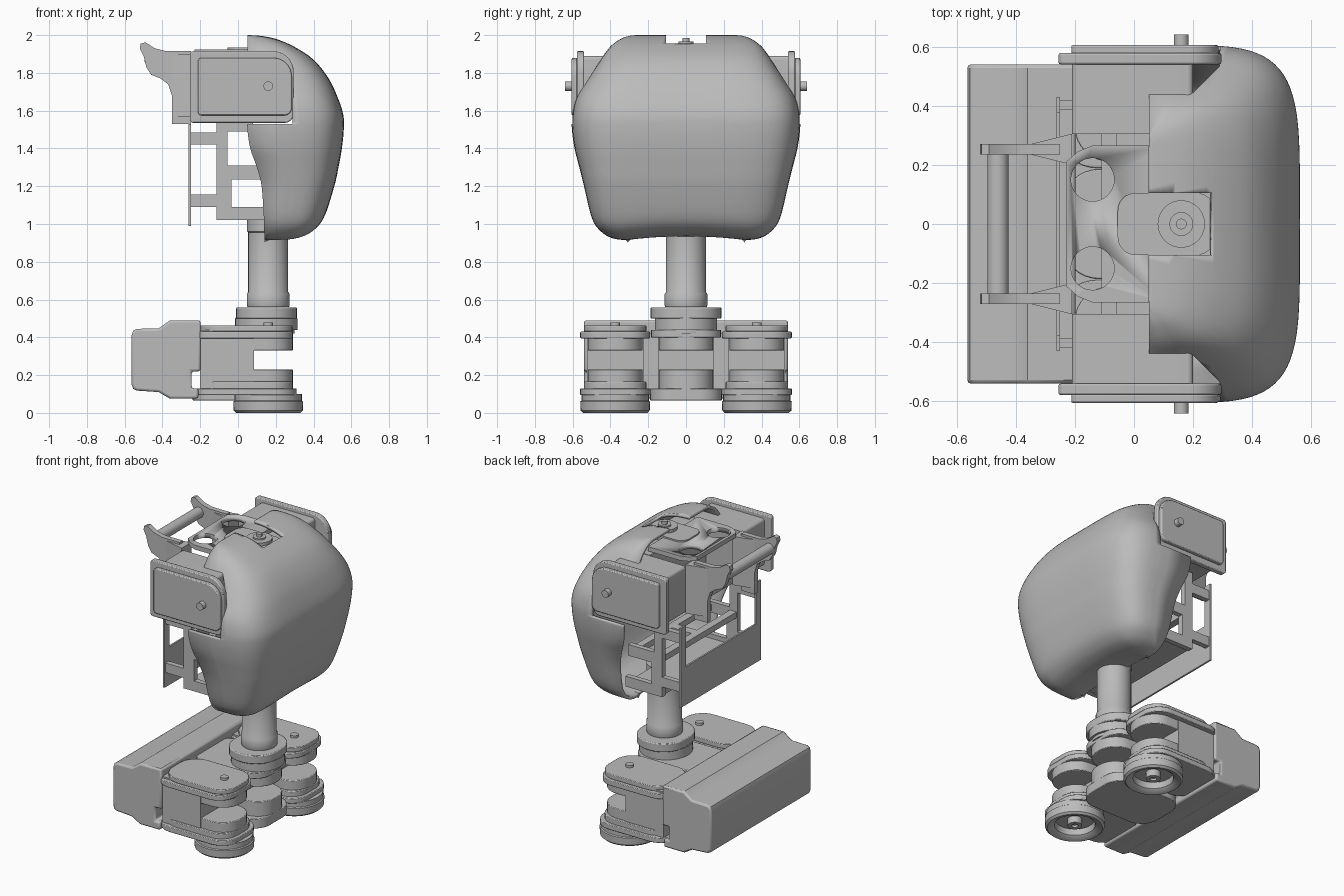
import bpy, bmesh, math
from mathutils import Vector

if "Cube" in bpy.data.objects:
    bpy.data.objects.remove(bpy.data.objects["Cube"])

grey = bpy.data.materials.new("plain grey")
grey.diffuse_color = (0.5, 0.5, 0.5, 1)
grey.use_nodes = True
grey.node_tree.nodes["Principled BSDF"].inputs["Base Color"].default_value = grey.diffuse_color


def finish(name, bm, recalc=True):
    if recalc:
        bmesh.ops.recalc_face_normals(bm, faces=bm.faces)
    me = bpy.data.meshes.new(name)
    bm.to_mesh(me)
    bm.free()
    me.materials.append(grey)
    ob = bpy.data.objects.new(name, me)
    bpy.context.collection.objects.link(ob)
    bpy.ops.object.select_all(action='DESELECT')
    ob.select_set(True)
    bpy.context.view_layer.objects.active = ob
    bpy.ops.object.shade_smooth_by_angle(angle=math.radians(35))
    return ob


def prism(name, pts, axis, a, b, bevel=0):
    """Extrude a 2D outline from a to b along an axis."""
    put = {'x': lambda u, v, h: (h, u, v), 'y': lambda u, v, h: (u, h, v),
           'z': lambda u, v, h: (u, v, h)}[axis]
    bm = bmesh.new()
    lo = [bm.verts.new(put(u, v, a)) for u, v in pts]
    hi = [bm.verts.new(put(u, v, b)) for u, v in pts]
    bm.faces.new(lo)
    bm.faces.new(hi)
    n = len(pts)
    for i in range(n):
        bm.faces.new((lo[i], lo[(i + 1) % n], hi[(i + 1) % n], hi[i]))
    ob = finish(name, bm)
    if bevel:
        m = ob.modifiers.new("bevel", 'BEVEL')
        m.width, m.segments, m.limit_method = bevel, 2, 'ANGLE'
        m.angle_limit = math.radians(50)
    return ob


def rrect(u0, u1, v0, v1, radii):
    """Rounded rectangle; radii start at low-u low-v, anticlockwise."""
    if not isinstance(radii, tuple):
        radii = (radii,) * 4
    pts = []
    for k, (u, v, su, sv) in enumerate(((u0, v0, 1, 1), (u1, v0, -1, 1),
                                        (u1, v1, -1, -1), (u0, v1, 1, -1))):
        r = radii[k]
        for s in range(9):
            t = math.pi + k * math.pi / 2 + s * math.pi / 16
            pts.append((u + su * r + r * math.cos(t), v + sv * r + r * math.sin(t)))
    return pts


def boxes(name, items):
    bm = bmesh.new()
    for x0, x1, y0, y1, z0, z1 in items:
        g = bmesh.ops.create_cube(bm, size=1)["verts"]
        for v in g:
            v.co = ((x0 + x1) / 2 + v.co.x * (x1 - x0), (y0 + y1) / 2 + v.co.y * (y1 - y0),
                    (z0 + z1) / 2 + v.co.z * (z1 - z0))
    return finish(name, bm)


def lathe(name, x, y, prof, n=40):
    """Revolve (radius, z) points round a vertical axis."""
    bm = bmesh.new()
    rings = [[bm.verts.new((x + r * math.cos(2 * math.pi * i / n),
                            y + r * math.sin(2 * math.pi * i / n), z)) for i in range(n)]
             for r, z in prof]
    for a, b in zip(rings, rings[1:]):
        for i in range(n):
            bm.faces.new((a[i], a[(i + 1) % n], b[(i + 1) % n], b[i]))
    bm.faces.new(rings[0])
    bm.faces.new(rings[-1])
    return finish(name, bm)


def disc(c, r):
    return [(c[0] + r * math.cos(i * math.pi / 16), c[1] + r * math.sin(i * math.pi / 16))
            for i in range(32)]


# Chest shell: rows of height, half width, front edge, back edge
rows = [(.915, .30, .14, .14), (.91, .30, .27, .14), (.925, .39, .345, .14),
        (.96, .45, .405, .139), (1.03, .498, .455, .137), (1.2, .54, .51, .125),
        (1.3, .565, .532, .10), (1.4, .59, .55, .065), (1.5, .604, .56, .05),
        (1.58, .603, .557, .05), (1.67, .582, .528, .05), (1.77, .52, .48, .05),
        (1.87, .452, .40, .05), (1.94, .40, .295, .05), (1.98, .345, .20, .05),
        (1.996, .30, .12, .05), (2.0, .26, .05, .05)]
grid_rows, STEPS, N = [], 4, 40
for i in range(len(rows) - 1):
    p0, p1, p2, p3 = (rows[max(0, min(len(rows) - 1, i + k))] for k in (-1, 0, 1, 2))
    for s in range(STEPS):
        t = s / STEPS
        grid_rows.append([.5 * (2 * b + (c - a) * t + (2 * a - 5 * b + 4 * c - d) * t * t
                                + (3 * b - a - 3 * c + d) * t ** 3)
                          for a, b, c, d in zip(p0, p1, p2, p3)])
grid_rows.append(rows[-1])
bm = bmesh.new()
grid = []
for z, w, xf, xb in grid_rows:
    line = []
    for j in range(N + 1):
        t = -math.pi / 2 + math.pi * j / N
        y = w * math.copysign(abs(math.sin(t)) ** .42, t) if j != N // 2 else 0
        x = xb + (xf - xb) * max(0, math.cos(t)) ** .42
        lift = .025 * max(0, 1 - (y / .35) ** 2) * max(0, 1 - max(0, z - .91) / .15)
        line.append(bm.verts.new((x, y, min(z, 2.0) + lift)))
    grid.append(line)
for a, b in zip(grid, grid[1:]):
    for j in range(N):
        bm.faces.new((a[j], a[j + 1], b[j + 1], b[j]))
# Shoulder openings and the slot on top
for co, no in (((0, 0, 1.53), (0, 0, 1)), ((.29, 0, 0), (1, 0, 0)), ((0, .445, 0), (0, 1, 0)),
               ((0, -.445, 0), (0, 1, 0)), ((.2, .445, 0), (-1, 1, 0)),
               ((.2, -.445, 0), (1, 1, 0)), ((0, .105, 0), (0, 1, 0)),
               ((0, -.105, 0), (0, 1, 0)), ((.265, 0, 0), (1, 0, 0))):
    bmesh.ops.bisect_plane(bm, geom=bm.verts[:] + bm.edges[:] + bm.faces[:], dist=1e-5,
                           plane_co=Vector(co), plane_no=Vector(no).normalized())
gone = []
for f in bm.faces:
    c = f.calc_center_median()
    y = abs(c.y)
    if (c.z > 1.53 and c.x < .29 and y > .445 and y - .445 > c.x - .2) or \
            (c.z > 1.85 and c.x < .265 and y < .105):
        gone.append(f)
bmesh.ops.delete(bm, geom=gone, context='FACES')
shell = finish("chest_shell", bm, recalc=False)
m = shell.modifiers.new("thickness", 'SOLIDIFY')
m.thickness, m.offset = .02, -1

# Neck socket in the slot
prism("top_socket", rrect(-.055, .272, -.105, .105, .06), 'z', 1.90, 1.935)
lathe("top_pivot", .16, 0, [(.08, 1.93), (.08, 1.955), (.04, 1.955), (.04, 1.965),
                            (.018, 1.965), (.018, 1.985)])

# Top plate with two round holes
plate = prism("top_plate", [(-.23, -.21), (-.19, -.245), (-.14, -.265), (.1, -.265), (.1, .265),
                            (-.14, .265), (-.19, .245), (-.23, .21)], 'z', 1.895, 1.925)
for s in (-1, 1):
    cutter = prism("hole_cutter", disc((-.14, s * .15), .073), 'z', 1.8, 2)
    cutter.hide_render = True
    m = plate.modifiers.new("hole", 'BOOLEAN')
    m.operation, m.object, m.solver = 'DIFFERENCE', cutter, 'EXACT'
    bpy.context.view_layer.objects.active = plate
    bpy.ops.object.modifier_apply(modifier=m.name)
    bpy.data.objects.remove(cutter)
boxes("chest_core", [(.06, .26, -.30, .30, 1.55, 1.89)])

for s, side in ((-1, "right"), (1, "left")):
    def span(a, b):
        return tuple(sorted((s * a, s * b)))
    # Shoulder housing, flange, cover and axle
    prism(side + "_shoulder_housing", rrect(-.21, .2, 1.57, 1.89, .02), 'y', *span(.305, .545))
    prism(side + "_shoulder_flange", rrect(-.255, .295, 1.535, 1.915, (.02, .05, .11, .02)),
          'y', *span(.54, .578), .006)
    prism(side + "_shoulder_cover", rrect(-.212, .285, 1.575, 1.88, (.02, .04, .1, .02)),
          'y', *span(.575, .605), .006)
    prism(side + "_shoulder_axle", disc((.16, 1.73), .025), 'y', *span(.6, .64))
    # Handle bracket
    prism(side + "_handle_bracket",
          [(-.25, 1.53), (-.35, 1.53), (-.35, 1.68), (-.37, 1.74), (-.41, 1.77), (-.46, 1.79),
           (-.485, 1.83), (-.50, 1.89), (-.52, 1.93), (-.515, 1.955), (-.49, 1.962),
           (-.44, 1.93), (-.38, 1.915), (-.25, 1.915)], 'y', *span(.235, .27))
    prism(side + "_bracket_root", [(-.35, s * .235), (-.21, s * .2), (-.21, s * .305),
                                   (-.35, s * .27)], 'z', 1.57, 1.90)
    # Side frame with windows
    y0, y1 = span(.385, .42)
    boxes(side + "_side_frame", [
        (-.115, -.055, y0, y1, 1.02, 1.56), (-.25, -.115, y0, y1, 1.42, 1.485),
        (-.25, -.115, y0, y1, 1.09, 1.155), (-.055, .14, y0, y1, 1.235, 1.31),
        (-.055, .16, y0, y1, 1.02, 1.09), (-.055, -.035, y0, y1, 1.09, 1.235),
        (-.055, .08, y0, y1, 1.49, 1.56)])
    # Hip joint
    c = s * .375
    boxes(side + "_hip_body", [(-.2, .085, c - .15, c + .15, .1, .44)])
    for part, x0, x1, h, z0, z1, r in (
            ("upper_arm", -.1, .29, .145, .33, .40, .13), ("upper_flange", -.25, .29, .185, .395, .43, .12),
            ("upper_cap", -.2, .288, .165, .43, .462, .12), ("lower_arm", -.1, .29, .145, .16, .23, .13),
            ("lower_flange", -.24, .31, .185, .095, .13, .12), ("lower_cap", -.2, .29, .165, .125, .165, .12)):
        prism(side + "_hip_" + part, rrect(x0, x1, c - h, c + h, r), 'z', z0, z1, .004)
    lathe(side + "_hip_pin", .16, c, [(.025, .45), (.025, .478)])
    lathe(side + "_foot_ring", .16, c, [
        (.02, .03), (.02, .015), (.045, .015), (.045, .06), (.12, .06), (.125, .02), (.145, .005),
        (.17, 0), (.183, .012), (.185, .06), (.178, .065), (.178, .1)])

prism("handle_bar", disc((-.46, 1.87), .036), 'y', -.24, .24)

# Back panel, lower half solid with two uprights, and the inner shelves
boxes("back_panel", [(-.262, -.25, -.43, .43, .99, 1.25), (-.262, -.25, .375, .43, 1.25, 1.53),
                     (-.262, -.25, -.43, -.375, 1.25, 1.53)])
boxes("shelf_frame", [(-.11, -.06, -.385, .385, 1.25, 1.29), (.08, .13, -.385, .385, 1.25, 1.29),
                      (-.06, .08, -.03, .03, 1.25, 1.29), (-.11, .14, -.385, .385, 1.025, 1.06)])
boxes("upper_crossbar", [(-.11, -.06, -.385, .385, 1.50, 1.55)])

# Neck post
lathe("waist_post", .16, 0, [(.11, .56), (.113, .57), (.113, .63), (.106, .64), (.106, .955),
                             (.112, .96), (.112, 1.025)])
lathe("waist_disc", .15, 0, [(.15, .42), (.15, .44), (.165, .44), (.165, .5), (.162, .5),
                             (.162, .505)])
prism("waist_flange", rrect(-.01, .312, -.188, .188, .155), 'z', .50, .558, .006)

# Middle joint and the frame joining the hips
boxes("middle_body", [(-.2, .085, -.145, .145, .1, .43)])
for part, x0, x1, h, z0, z1, r in (
        ("upper_arm", -.1, .29, .145, .33, .43, .13), ("upper_flange", -.24, .29, .185, .40, .44, .12),
        ("lower_arm", -.1, .29, .145, .12, .23, .13), ("lower_plate", -.24, .29, .19, .065, .13, .12)):
    prism("middle_" + part, rrect(x0, x1, -h, h, r), 'z', z0, z1, .004)
boxes("hip_frame", [(-.198, -.03, -.5, .5, .12, .42)])

# Rear pack
prism("rear_pack", [(-.21, .49), (-.36, .49), (-.42, .447), (-.535, .445), (-.555, .435),
                    (-.563, .41), (-.563, .15), (-.555, .128), (-.535, .118), (-.42, .11),
                    (-.36, .075), (-.21, .075), (-.21, .13), (-.245, .13), (-.245, .22),
                    (-.198, .22), (-.198, .49)], 'y', -.54, .54, .012)
